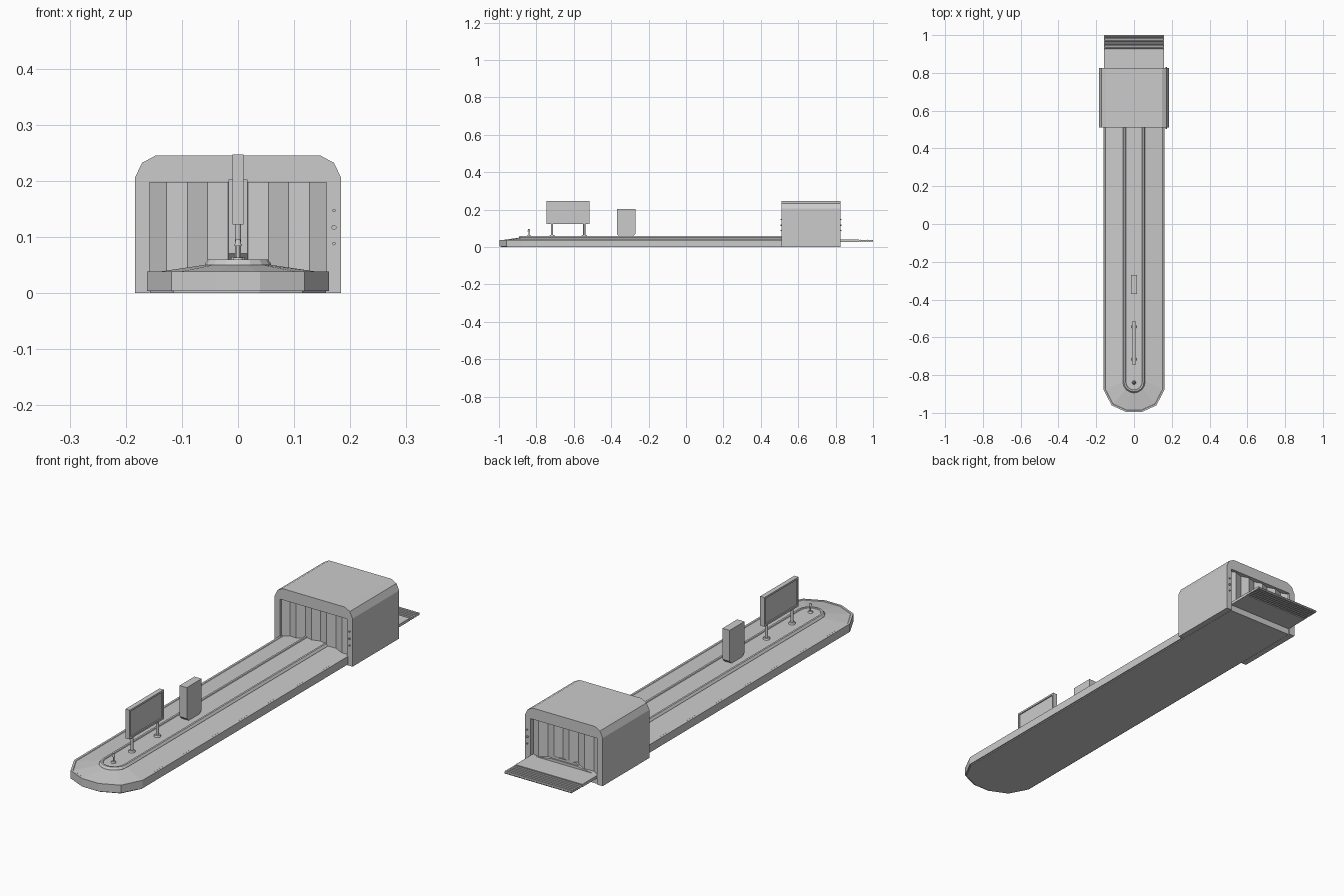
import bpy, bmesh, math
from math import sin, cos, radians

if "Cube" in bpy.data.objects:
    bpy.data.objects.remove(bpy.data.objects["Cube"])


def finish(name, bm, recalc=True):
    if recalc:
        bmesh.ops.recalc_face_normals(bm, faces=bm.faces)
    me = bpy.data.meshes.new(name)
    bm.to_mesh(me)
    bm.free()
    ob = bpy.data.objects.new(name, me)
    bpy.context.collection.objects.link(ob)
    return ob


def box(name, x, y, z):
    bm = bmesh.new()
    bmesh.ops.create_cube(bm, size=1)
    for v in bm.verts:
        v.co = [lo + (c + 0.5) * (hi - lo) for c, (lo, hi) in zip(v.co, (x, y, z))]
    return finish(name, bm)


def rod(name, loc, r1, r2, depth, axis='Z', sides=10):
    rot = {'Z': (0, 0, 0), 'Y': (math.pi / 2, 0, 0), 'X': (0, math.pi / 2, 0)}[axis]
    bpy.ops.mesh.primitive_cone_add(vertices=sides, radius1=r1, radius2=r2, depth=depth,
                                    location=loc, rotation=rot)
    bpy.context.object.name = name
    bpy.ops.object.shade_smooth_by_angle(angle=radians(40))


def nosed_loft(name, rings, yback, angles):
    """Stack of outlines with a rounded front end: (half width, nose centre y, nose length, z)."""
    bm = bmesh.new()
    loops = []
    for a, yc, b, z in rings:
        pts = [(a, yback)] + [(a * cos(radians(t)), yc - b * sin(radians(t))) for t in angles] + [(-a, yback)]
        loops.append([bm.verts.new((x, y, z)) for x, y in pts])
    n = len(loops[0])
    for lo, hi in zip(loops, loops[1:]):
        for i in range(n):
            j = (i + 1) % n
            bm.faces.new((lo[i], lo[j], hi[j], hi[i]))
    bm.faces.new(loops[0])
    bm.faces.new(loops[-1])
    return finish(name, bm)


def extrude_profile(name, pts, y0, y1):
    bm = bmesh.new()
    f = bm.faces.new([bm.verts.new((x, y0, z)) for x, z in pts])
    new = bmesh.ops.extrude_face_region(bm, geom=[f])['geom']
    bmesh.ops.translate(bm, vec=(0, y1 - y0, 0), verts=[g for g in new if isinstance(g, bmesh.types.BMVert)])
    return finish(name, bm)


# Long conveyor base with rounded nose, rim and sloping belt
nosed_loft("conveyor_base", [
    (0.157, -0.875, 0.118, 0.0), (0.157, -0.875, 0.118, 0.004),
    (0.162, -0.875, 0.125, 0.004), (0.162, -0.875, 0.125, 0.038),
    (0.153, -0.875, 0.116, 0.038), (0.151, -0.875, 0.114, 0.0365),
    (0.06, -0.835, 0.06, 0.05)], 0.82, [0, 43, 76, 104, 137, 180])

# Raised centre island with lip
nosed_loft("centre_island", [
    (0.06, -0.835, 0.06, 0.045), (0.059, -0.835, 0.059, 0.052),
    (0.053, -0.835, 0.053, 0.06), (0.045, -0.835, 0.045, 0.06),
    (0.043, -0.835, 0.043, 0.057)], 0.815, [0, 22, 45, 68, 90, 112, 135, 158, 180])

# Scanner tunnel: arch with chamfer-rounded top corners
outer = [(0.184, 0), (0.184, 0.205), (0.171, 0.232), (0.147, 0.245)]
inner = [(0.158, 0), (0.158, 0.197)]
half = lambda pts: [(-x, z) for x, z in reversed(pts)]
extrude_profile("scanner_tunnel", outer + half(outer) + [(-x, z) for x, z in inner] + inner[::-1],
                0.51, 0.825)

# Pleated curtains at both ends of the tunnel
xs = [-0.158, -0.127, -0.09, -0.054, -0.018, 0.018, 0.054, 0.09, 0.127, 0.158]
for name, y, s in (("front_curtain", 0.52, 1), ("rear_curtain", 0.815, -1)):
    bm = bmesh.new()
    cols = [[bm.verts.new((x, y + s * (0.012 if i % 2 else 0), z)) for z in (0.036, 0.198)]
            for i, x in enumerate(xs)]
    for a, b in zip(cols, cols[1:]):
        f = bm.faces.new((a[0], b[0], b[1], a[1]) if s > 0 else (b[0], a[0], a[1], b[1]))
    finish(name, bm, recalc=False)

# Control buttons on both tunnel faces
for y in (0.508, 0.827):
    for z, r in ((0.147, 0.003), (0.117, 0.0045), (0.088, 0.003)):
        rod("button", (0.171, y, z), r, r, 0.008, 'Y')

# Exit shelf and rollers
box("exit_shelf", (-0.158, 0.158), (0.81, 0.925), (0.027, 0.039))
for i in range(6):
    rod("exit_roller", (0, 0.932 + i * 0.0124, 0.033), 0.006, 0.006, 0.316, 'X', 8)
for sx in (-1, 1):
    box("roller_rail", tuple(sorted((sx * 0.154, sx * 0.158))), (0.92, 0.998), (0.029, 0.037))

# Display panel: frame with recessed faces on both sides
bm = bmesh.new()
bmesh.ops.create_cube(bm, size=1)
for v in bm.verts:
    v.co = (v.co.x * 0.02, -0.63 + v.co.y * 0.23, 0.1845 + v.co.z * 0.125)
bm.normal_update()
sides = [f for f in bm.faces if abs(f.normal.x) > 0.9]
bmesh.ops.inset_individual(bm, faces=sides, thickness=0.011, depth=0)
bmesh.ops.inset_individual(bm, faces=sides, thickness=0.001, depth=-0.004)
finish("display_panel", bm)
for y in (-0.716, -0.544):
    rod("display_post", (0, y, 0.091), 0.006, 0.006, 0.066)
    rod("display_foot", (0, y, 0.060), 0.015, 0.012, 0.008)

# Upright cabinet with tapered foot
bm = bmesh.new()
f = bm.faces.new([bm.verts.new((-0.017, y, z)) for y, z in
                  ((-0.357, 0.057), (-0.283, 0.057), (-0.27, 0.07), (-0.27, 0.202), (-0.37, 0.202), (-0.37, 0.07))])
new = bmesh.ops.extrude_face_region(bm, geom=[f])['geom']
bmesh.ops.translate(bm, vec=(0.034, 0, 0), verts=[g for g in new if isinstance(g, bmesh.types.BMVert)])
finish("cabinet", bm)

# Small lever at the front of the island
rod("lever_foot", (0, -0.84, 0.060), 0.011, 0.008, 0.007)
rod("lever_stem", (0, -0.84, 0.076), 0.003, 0.003, 0.034)
rod("lever_head", (0, -0.84, 0.090), 0.007, 0.004, 0.012)
